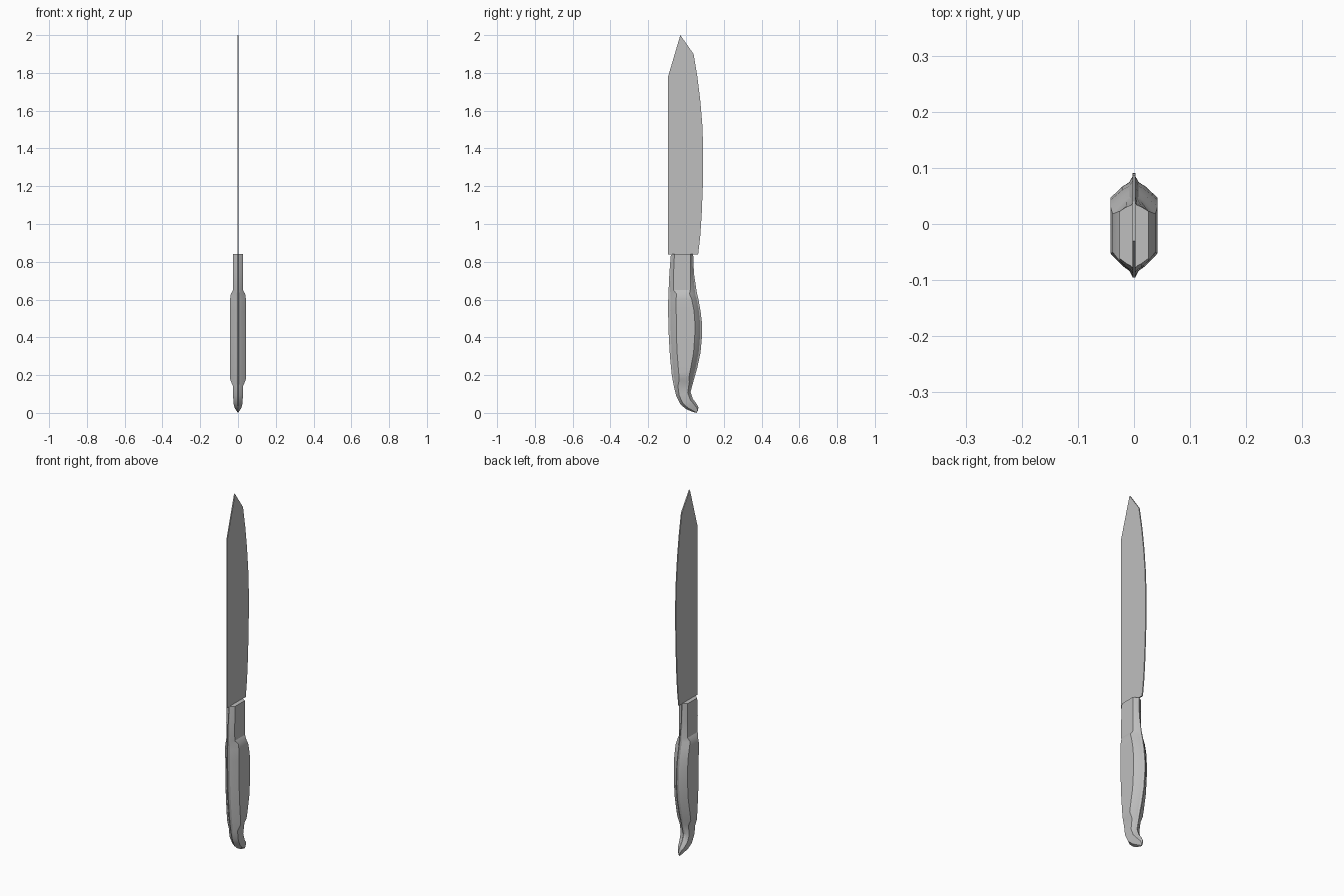
import bpy
import bmesh
import math

cube = bpy.data.objects.get("Cube")
if cube:
    bpy.data.objects.remove(cube, do_unlink=True)

steel = bpy.data.materials.new("satin_grey")
steel.use_nodes = True
GREY = (0.52, 0.52, 0.52, 1)
steel.diffuse_color = GREY
steel.node_tree.nodes["Principled BSDF"].inputs["Base Color"].default_value = GREY


def finish(name, bm, angle):
    """Turn a bmesh into a shaded object."""
    bmesh.ops.recalc_face_normals(bm, faces=bm.faces)
    mesh = bpy.data.meshes.new(name)
    bm.to_mesh(mesh)
    bm.free()
    mesh.materials.append(steel)
    obj = bpy.data.objects.new(name, mesh)
    bpy.context.collection.objects.link(obj)
    bpy.ops.object.select_all(action="DESELECT")
    obj.select_set(True)
    bpy.context.view_layer.objects.active = obj
    bpy.ops.object.shade_smooth_by_angle(angle=math.radians(angle))
    return obj


# Blade: thin plate with a straight spine, clipped tip and bowed cutting edge
outline = [(-0.095, 0.838), (-0.095, 1.78), (-0.03, 2.0), (0.04, 1.9),
           (0.06, 1.78), (0.075, 1.66), (0.086, 1.53), (0.09, 1.43),
           (0.091, 1.33), (0.089, 1.2), (0.083, 1.05), (0.075, 0.93),
           (0.064, 0.838)]
bm = bmesh.new()
side = bm.faces.new([bm.verts.new((-0.003, y, z)) for y, z in outline])
grown = bmesh.ops.extrude_face_region(bm, geom=[side])["geom"]
bmesh.ops.translate(bm, vec=(0.006, 0, 0),
                    verts=[v for v in grown if isinstance(v, bmesh.types.BMVert)])
finish("blade", bm, 20)

# Handle stations: front y, z; back y, z; half width; front and back shoulder
stations = [
    (-0.080, 0.84, 0.038, 0.84, 0.026, 0.16, 0.13),
    (-0.088, 0.74, 0.042, 0.74, 0.026, 0.17, 0.15),
    (-0.092, 0.65, 0.055, 0.65, 0.026, 0.18, 0.22),
    (-0.093, 0.63, 0.059, 0.63, 0.038, 0.28, 0.27),
    (-0.094, 0.60, 0.066, 0.60, 0.042, 0.26, 0.22),
    (-0.095, 0.54, 0.077, 0.54, 0.042, 0.25, 0.2),
    (-0.093, 0.47, 0.084, 0.48, 0.042, 0.24, 0.21),
    (-0.091, 0.40, 0.085, 0.41, 0.042, 0.23, 0.22),
    (-0.085, 0.30, 0.077, 0.32, 0.042, 0.24, 0.23),
    (-0.075, 0.20, 0.060, 0.24, 0.042, 0.27, 0.27),
    (-0.069, 0.165, 0.050, 0.205, 0.041, 0.28, 0.28),
    (-0.063, 0.135, 0.040, 0.17, 0.027, 0.2, 0.22),
    (-0.052, 0.09, 0.024, 0.11, 0.026, 0.2, 0.2),
    (-0.030, 0.045, 0.036, 0.075, 0.024, 0.2, 0.2),
    (0.000, 0.02, 0.055, 0.05, 0.018, 0.2, 0.2),
    (0.030, 0.007, 0.066, 0.03, 0.008, 0.2, 0.2),
    (0.055, 0.0, 0.063, 0.012, 0.003, 0.2, 0.2),
]
# Shoulder curve: share of shoulder depth, share of half width
shoulder = [(0, 0.06), (0.27, 0.2), (0.48, 0.5), (1, 1)]

# Handle: loft of flat-sided sections with hollowed shoulders
bm = bmesh.new()
rings = []
for y0, z0, y1, z1, width, front, back in stations:
    half = [(front * t, width * w) for t, w in shoulder]
    half += [(1 - back * t, width * w) for t, w in reversed(shoulder)]
    loop = half + [(t, -x) for t, x in reversed(half)]
    rings.append([bm.verts.new((x, y0 + (y1 - y0) * t, z0 + (z1 - z0) * t))
                  for t, x in loop])
for upper, lower in zip(rings, rings[1:]):
    for i in range(len(upper)):
        j = (i + 1) % len(upper)
        bm.faces.new((upper[i], upper[j], lower[j], lower[i]))
bm.faces.new(rings[0])
bm.faces.new(rings[-1])
finish("handle", bm, 25)
